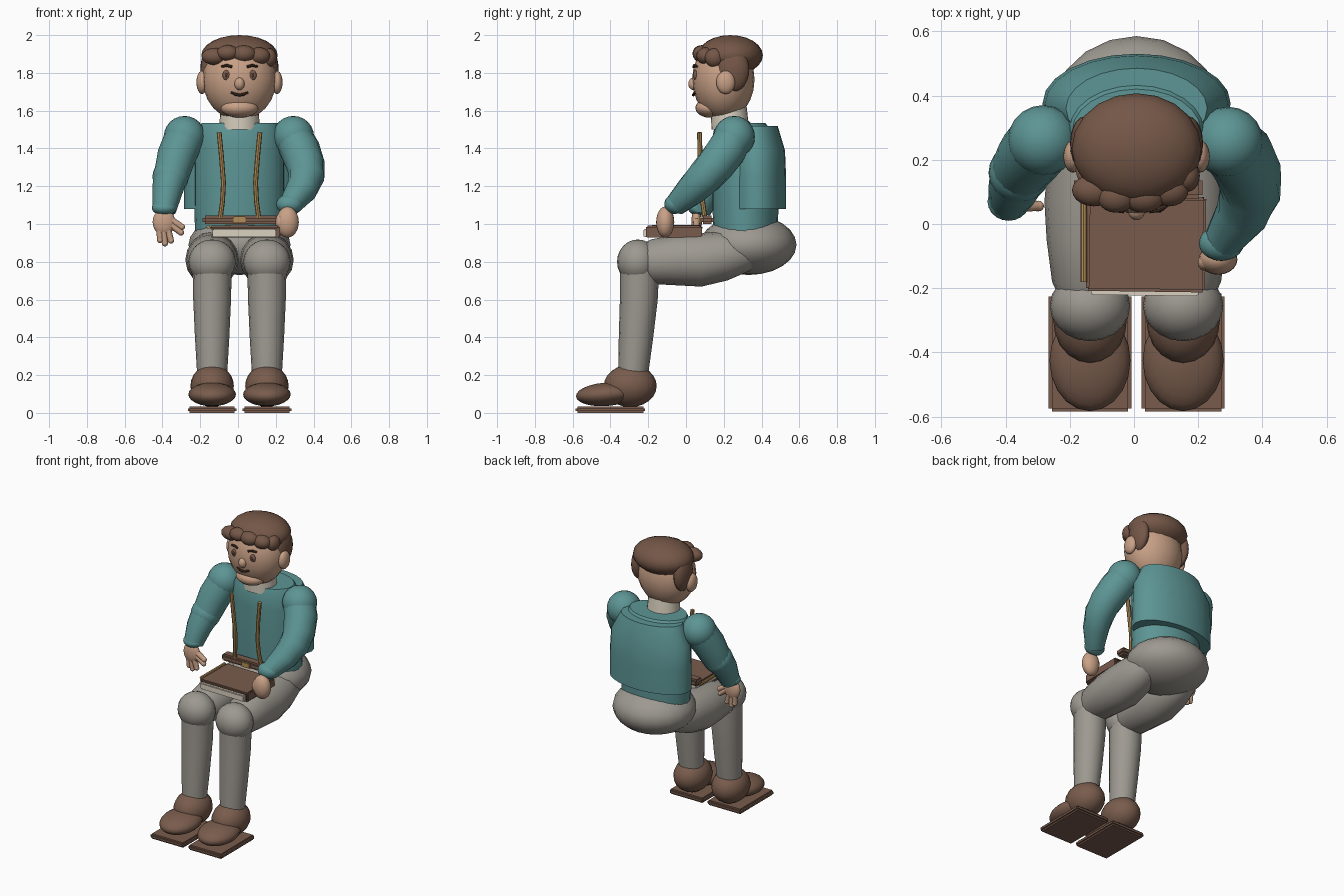
import bpy, bmesh, math
from mathutils import Vector, Matrix

if "Cube" in bpy.data.objects:
    bpy.data.objects.remove(bpy.data.objects["Cube"])

CX = 0.008  # body centre line


def material(name, r, g, b):
    m = bpy.data.materials.new(name)
    m.use_nodes = True
    m.diffuse_color = (r, g, b, 1)
    m.node_tree.nodes["Principled BSDF"].inputs["Base Color"].default_value = (r, g, b, 1)
    m.node_tree.nodes["Principled BSDF"].inputs["Roughness"].default_value = 0.8
    return m


teal = material("teal_cloth", .11, .30, .30)
brown = material("brown_leather", .19, .107, .073)
hair = material("brown_hair", .175, .095, .063)
grey = material("grey_trousers", .34, .32, .285)
skin = material("skin", .58, .355, .24)
cream = material("cream", .70, .64, .53)
gold = material("gold", .45, .27, .095)
dark = material("dark_brown", .07, .035, .022)


def finish(name, bm, mat, angle=40):
    bmesh.ops.recalc_face_normals(bm, faces=bm.faces[:])
    mesh = bpy.data.meshes.new(name)
    bm.to_mesh(mesh)
    bm.free()
    mesh.materials.append(mat)
    ob = bpy.data.objects.new(name, mesh)
    bpy.context.collection.objects.link(ob)
    bpy.ops.object.select_all(action='DESELECT')
    bpy.context.view_layer.objects.active = ob
    ob.select_set(True)
    bpy.ops.object.shade_smooth_by_angle(angle=math.radians(angle))
    return ob


def ball(name, loc, r, mat, tilt=0):
    """Ellipsoid, optionally tilted about x."""
    bm = bmesh.new()
    bmesh.ops.create_uvsphere(bm, u_segments=20, v_segments=12, radius=1)
    m = Matrix.Translation(loc) @ Matrix.Rotation(tilt, 4, 'X') @ Matrix.Diagonal((*r, 1))
    bmesh.ops.transform(bm, matrix=m, verts=bm.verts[:])
    return finish(name, bm, mat)


def box(name, loc, size, mat, bevel=.008, turn=0):
    bm = bmesh.new()
    bmesh.ops.create_cube(bm, size=1)
    bmesh.ops.scale(bm, vec=size, verts=bm.verts[:])
    if bevel:
        bmesh.ops.bevel(bm, geom=bm.edges[:], offset=bevel, segments=2, affect='EDGES')
    m = Matrix.Translation(loc) @ Matrix.Rotation(turn, 4, 'Z')
    bmesh.ops.transform(bm, matrix=m, verts=bm.verts[:])
    return finish(name, bm, mat)


def skin_rings(name, rings, mat):
    bm = bmesh.new()
    loops = [[bm.verts.new(p) for p in ring] for ring in rings]
    n = len(loops[0])
    for a, b in zip(loops, loops[1:]):
        for i in range(n):
            bm.faces.new((a[i], a[(i + 1) % n], b[(i + 1) % n], b[i]))
    bm.faces.new(loops[0])
    bm.faces.new(loops[-1])
    return finish(name, bm, mat)


def tube(name, pts, mat, n=16):
    """Tapered limb through (x, y, z, radius) points."""
    rings = []
    for i, p in enumerate(pts):
        d = Vector(pts[min(i + 1, len(pts) - 1)][:3]) - Vector(pts[max(i - 1, 0)][:3])
        side = d.cross(Vector((0, 1, 0)) if abs(d.normalized().y) < .8 else Vector((0, 0, 1))).normalized()
        up = side.cross(d).normalized()
        angles = [2 * math.pi * k / n for k in range(n)]
        rings.append([Vector(p[:3]) + p[3] * (side * math.cos(a) + up * math.sin(a)) for a in angles])
    return skin_rings(name, rings, mat)


def barrel(name, levels, mat, n=24):
    """Upright oval loft through (z, centre y, x radius, y radius) levels."""
    angles = [2 * math.pi * k / n for k in range(n)]
    return skin_rings(name, [[(CX + rx * math.cos(a), cy + ry * math.sin(a), z) for a in angles]
                             for z, cy, rx, ry in levels], mat)


# Torso: pelvis, shirt, back of the shirt, collar
ball("pelvis", (CX, .33, .89), (.27, .255, .16), grey)
barrel("shirt_front", [(.95, .315, .235, .17), (1.1, .315, .24, .175), (1.4, .31, .24, .172),
                       (1.49, .30, .225, .155), (1.535, .29, .2, .13)], teal)
barrel("shirt_back", [(1.08, .375, .293, .155), (1.25, .375, .293, .155), (1.39, .372, .285, .152),
                      (1.52, .36, .22, .125)], teal)
barrel("collar", [(1.5, .235, .108, .1), (1.63, .225, .1, .095)], cream)
box("belt", (CX + .005, .113, 1.022), (.4, .07, .046), brown, .012)
box("buckle", (CX, .076, 1.022), (.065, .014, .036), gold, .003)

# Legs, shoes and braces, mirrored
for s, side in ((-1, "right"), (1, "left")):
    x = CX + s * .145
    tube(side + "_thigh", [(x, -.24, .80, .09), (x, -.18, .80, .118), (x, -.05, .81, .135), (x, .07, .81, .142),
                           (x, .2, .83, .13), (x, .32, .85, .1), (x, .4, .86, .04)], grey)
    ball(side + "_knee", (x, -.255, .80), (.125, .11, .118), grey)
    tube(side + "_shin", [(x, -.245, .78, .104), (x, -.25, .6, .1), (x, -.265, .4, .091), (x, -.282, .18, .078)], grey)
    ball(side + "_shoe", (x, -.295, .143), (.115, .14, .112), brown)
    ball(side + "_toe", (x, -.425, .098), (.126, .158, .062), brown, math.radians(4))
    box(side + "_sole", (x, -.4, .017), (.258, .368, .034), brown, .01)
    tube(side + "_brace", [(CX + s * .108, .072, 1.485, .013), (CX + s * .095, .074, 1.35, .013),
                           (CX + s * .085, .08, 1.22, .013), (CX + s * .09, .088, 1.12, .013),
                           (CX + s * .102, .1, 1.03, .013)], gold, 8)

# Right arm hanging with an open hand
ball("right_shoulder", (-.283, .26, 1.462), (.11, .11, .11), teal)
tube("right_upper_arm", [(-.283, .26, 1.46, .105), (-.325, .21, 1.36, .103), (-.355, .165, 1.25, .092)], teal)
ball("right_elbow", (-.357, .16, 1.25), (.096, .094, .096), teal)
tube("right_forearm", [(-.357, .16, 1.25, .092), (-.375, .11, 1.17, .08), (-.39, .07, 1.07, .062)], teal)
ball("right_cuff", (-.39, .07, 1.085), (.066, .06, .04), teal)
ball("right_palm", (-.392, .056, 1.01), (.06, .028, .07), skin)
for i, (bx, bz, tx, tz) in enumerate([(-.415, .99, -.412, .915), (-.395, .98, -.387, .898),
                                      (-.375, .98, -.355, .912), (-.36, 1.0, -.302, .955), (-.37, 1.03, -.297, .985)]):
    tube("right_finger_%d" % i, [(bx, .056, bz, .02), (tx, .056, tz, .016)], skin, 10)
    ball("right_fingertip_%d" % i, (tx, .056, tz), (.0165, .0165, .0165), skin)

# Left arm bent forward to hold the book
ball("left_shoulder", (.293, .255, 1.462), (.11, .11, .11), teal)
tube("left_arm", [(.29, .255, 1.465, .1), (.33, .215, 1.39, .106), (.358, .155, 1.31, .102),
                  (.362, .1, 1.25, .096), (.335, .03, 1.18, .083), (.275, -.055, 1.1, .06)], teal)
ball("left_cuff", (.272, -.06, 1.105), (.07, .055, .052), teal)
ball("left_hand", (.262, -.11, 1.01), (.06, .048, .082), skin)
ball("left_thumb", (.222, -.12, 1.01), (.024, .026, .045), skin)

# Book and pencil
turn = math.radians(-.8)
box("book_cover", (.038, -.063, .98), (.37, .295, .022), brown, .008, turn)
box("book_back_cover", (.038, -.063, .934), (.36, .29, .01), brown, .003, turn)
box("book_pages", (.035, -.075, .952), (.335, .295, .042), cream, .004, turn)
box("book_spine", (.213, -.063, .957), (.02, .295, .056), brown, .007, turn)
tube("pencil", [(-.157, -.18, .985, .01), (-.157, .08, .985, .01)], gold, 8)

# Head and features
ball("head", (CX, .198, 1.765), (.195, .165, .215), skin)
ball("chin", (CX, .125, 1.615), (.1, .075, .052), skin)
ball("nose", (CX, .042, 1.742), (.027, .03, .034), skin)
for s, side in ((-1, "right"), (1, "left")):
    ball(side + "_ear", (CX + s * .198, .21, 1.75), (.03, .05, .062), skin)
    ball(side + "_eye", (CX + s * .07, .05, 1.788), (.02, .012, .027), brown)
    ball(side + "_pupil", (CX + s * .07, .041, 1.788), (.008, .006, .012), dark)
    tube(side + "_brow", [(CX + s * .04, .04, 1.832, .007), (CX + s * .068, .045, 1.84, .008),
                          (CX + s * .095, .058, 1.833, .006)], dark, 8)
    ball(side + "_side_hair", (CX + s * .162, .25, 1.815), (.045, .085, .115), hair)
tube("moustache", [(CX - .045, .045, 1.697, .005), (CX - .02, .041, 1.686, .008), (CX, .039, 1.683, .008),
                   (CX + .02, .041, 1.686, .008), (CX + .045, .045, 1.697, .005)], dark, 8)

# Hair cap and fringe
ball("hair_cap", (CX, .235, 1.893), (.202, .172, .107), hair)
for i, (x, y, z, rx, rz) in enumerate([(-.125, .105, 1.887, .068, .045), (-.055, .085, 1.905, .06, .042),
                                       (.03, .085, 1.9, .065, .045), (.11, .105, 1.89, .06, .045),
                                       (.165, .15, 1.88, .04, .05)]):
    ball("fringe_%d" % i, (x, y, z), (rx, .05, rz), hair)
